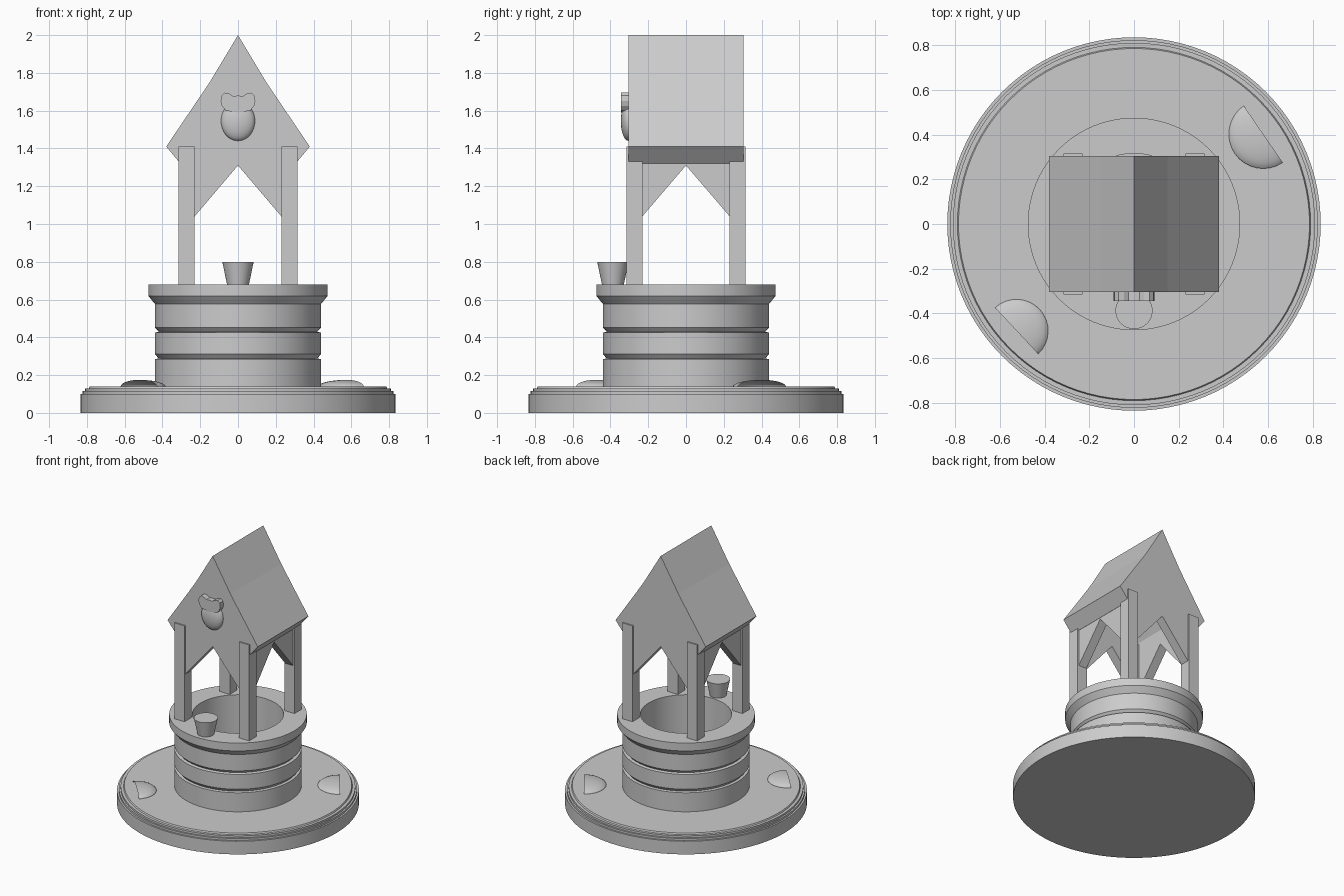
import bpy, bmesh, math
from mathutils import Vector

if "Cube" in bpy.data.objects:
    bpy.data.objects.remove(bpy.data.objects["Cube"])

stone = bpy.data.materials.new("plain grey")
stone.diffuse_color = (0.6, 0.6, 0.6, 1)
stone.use_nodes = True
stone.node_tree.nodes["Principled BSDF"].inputs["Base Color"].default_value = stone.diffuse_color


def finish(name, bm, smooth=False):
    """Turn a bmesh into a named object."""
    bmesh.ops.remove_doubles(bm, verts=bm.verts, dist=1e-5)
    bmesh.ops.recalc_face_normals(bm, faces=bm.faces)
    mesh = bpy.data.meshes.new(name)
    bm.to_mesh(mesh)
    bm.free()
    mesh.materials.append(stone)
    ob = bpy.data.objects.new(name, mesh)
    bpy.context.collection.objects.link(ob)
    if smooth:
        bpy.ops.object.select_all(action='DESELECT')
        ob.select_set(True)
        bpy.context.view_layer.objects.active = ob
        bpy.ops.object.shade_smooth_by_angle(angle=math.radians(25))
    return ob


def lathe(name, profile, centre=(0, 0), steps=96):
    """Revolve (radius, z) points about a vertical axis."""
    bm = bmesh.new()
    pts = [bm.verts.new((r, 0, z)) for r, z in profile]
    edges = [bm.edges.new(p) for p in zip(pts, pts[1:])]
    bmesh.ops.spin(bm, geom=pts + edges, cent=(0, 0, 0), axis=(0, 0, 1),
                   angle=2 * math.pi, steps=steps)
    bmesh.ops.translate(bm, verts=bm.verts, vec=(*centre, 0))
    return finish(name, bm, True)


def prism(name, outline, a, b, axis='Y', smooth=False):
    """Extrude an upright outline of (u, z) points from a to b along an axis."""
    bm = bmesh.new()
    place = (lambda u, z: (u, a, z)) if axis == 'Y' else (lambda u, z: (a, u, z))
    face = bm.faces.new([bm.verts.new(place(u, z)) for u, z in outline])
    new = bmesh.ops.extrude_face_region(bm, geom=[face])['geom']
    vec = Vector((0, b - a, 0)) if axis == 'Y' else Vector((b - a, 0, 0))
    bmesh.ops.translate(bm, vec=vec,
                        verts=[v for v in new if isinstance(v, bmesh.types.BMVert)])
    return finish(name, bm, smooth)


def mirrored(half):
    """Complete an outline that starts and ends on the centre line."""
    return half + [(-u, z) for u, z in reversed(half[1:-1])]


def dome(name, centre, size, normal, turn=0):
    """Half ellipsoid, kept on the side the normal points to."""
    bm = bmesh.new()
    bmesh.ops.create_uvsphere(bm, u_segments=32, v_segments=16, radius=1)
    for v in bm.verts:
        v.co = Vector((v.co.x * size[0], v.co.y * size[1], v.co.z * size[2]))
    cuts = [normal] if turn == 0 else [normal, (0, 0, 1)]
    for n in cuts:
        geom = bm.verts[:] + bm.edges[:] + bm.faces[:]
        cut = bmesh.ops.bisect_plane(bm, geom=geom, plane_co=(0, 0, 0),
                                     plane_no=n, clear_inner=True)['geom_cut']
        bmesh.ops.holes_fill(bm, edges=[e for e in cut if isinstance(e, bmesh.types.BMEdge)])
    c, s = math.cos(turn), math.sin(turn)
    for v in bm.verts:
        x, y, z = v.co
        v.co = Vector((x * c - y * s, x * s + y * c, z)) + Vector(centre)
    return finish(name, bm, True)


# Stepped round base
lathe("base", [(0, 0), (0.835, 0), (0.835, 0.10), (0.822, 0.10), (0.822, 0.115),
               (0.81, 0.115), (0.81, 0.13), (0.79, 0.13), (0.785, 0.14), (0, 0.14)])

# Well wall with two grooves, flared rim and open shaft
lathe("well_wall", [(0.315, 0.13), (0.44, 0.13), (0.44, 0.285), (0.42, 0.288),
                    (0.44, 0.312), (0.44, 0.425), (0.42, 0.43), (0.44, 0.452),
                    (0.44, 0.577), (0.475, 0.62), (0.475, 0.68), (0.315, 0.68),
                    (0.315, 0.13)])

# Bucket on the front of the rim
lathe("bucket", [(0, 0.675), (0.057, 0.675), (0.083, 0.80), (0, 0.80)], (0, -0.387), 32)

# Four square posts
for sx in (-1, 1):
    for sy in (-1, 1):
        prism("post", [(sx * 0.23, 0.67), (sx * 0.315, 0.67),
                       (sx * 0.315, 1.41), (sx * 0.23, 1.41)], sy * 0.23, sy * 0.315)

# Roof with both gables, hollowed out inside
roof = prism("roof", mirrored([(0, 2.0), (0.15, 1.75), (0.38, 1.41), (0.305, 1.32),
                               (0.234, 1.32), (0.234, 1.035), (0, 1.31)]), -0.305, 0.305)
cavity = prism("cavity_cutter", mirrored([(0, 1.85), (0.08, 1.70), (0.236, 1.42),
                                          (0.236, 0.95), (0, 0.95)]), -0.236, 0.236)
cavity.hide_render = True
cut = roof.modifiers.new("hollow", 'BOOLEAN')
cut.operation, cut.solver, cut.object = 'DIFFERENCE', 'EXACT', cavity
bpy.context.view_layer.update()
hollow = bpy.data.meshes.new_from_object(
    roof.evaluated_get(bpy.context.evaluated_depsgraph_get()))
roof.modifiers.clear()
roof.data = hollow
bpy.data.objects.remove(cavity)

# Side braces below the eaves
for sx in (-1, 1):
    prism("side_brace", mirrored([(0, 1.40), (0.236, 1.40), (0.236, 1.035), (0, 1.31)]),
          sx * 0.236, sx * 0.304, 'X')

# Animal head ornament on the front gable: ears and brow, then muzzle
prism("ornament_ears", mirrored([(0, 1.68), (0.025, 1.677), (0.045, 1.69), (0.07, 1.695),
                                 (0.087, 1.68), (0.092, 1.65), (0.085, 1.625),
                                 (0.065, 1.60), (0, 1.59)]), -0.30, -0.345)
dome("ornament_face", (0, -0.305, 1.545), (0.09, 0.04, 0.105), (0, -1, 0))

# Half-dome rocks on the base
for x, y, size, angle in ((0.578, 0.402, 0.155, 214.5), (-0.525, -0.478, 0.142, 43)):
    dome("rock", (x, y, 0.138), (size, size, 0.037), (1, 0, 0), math.radians(angle))
